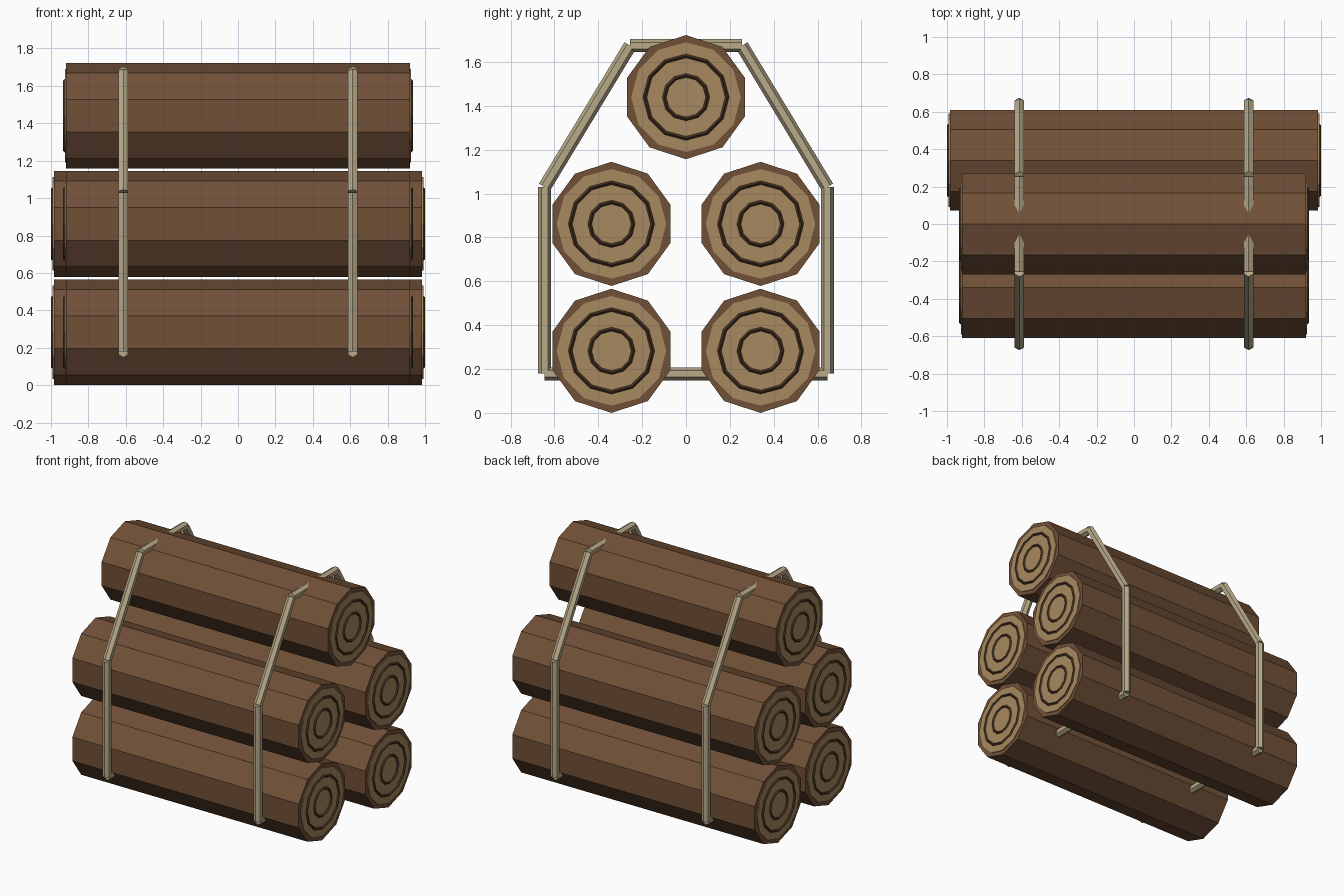
import bpy, math
from mathutils import Vector

if "Cube" in bpy.data.objects:
    bpy.data.objects.remove(bpy.data.objects["Cube"])


def material(name, rgb):
    m = bpy.data.materials.new(name)
    m.diffuse_color = (*rgb, 1)
    m.use_nodes = True
    m.node_tree.nodes["Principled BSDF"].inputs["Base Color"].default_value = m.diffuse_color
    return m


BARK = material("bark brown", (0.165, 0.081, 0.039))
WOOD = material("cut wood tan", (0.39, 0.246, 0.117))
RING = material("growth ring dark brown", (0.061, 0.032, 0.014))
ROPE = material("rope beige", (0.48, 0.40, 0.25))


def rod(name, a, b, radius, sides, mat):
    """Flat-faced prism from a to b with one corner pointing across x (or up)."""
    a, b = Vector(a), Vector(b)
    axis = (b - a).normalized()
    # Corner direction: up for rods along x, in the yz plane for the others
    u = Vector((0, 0, 1)) if abs(axis.x) > 0.9 else axis.cross(Vector((1, 0, 0)))
    v = axis.cross(u)
    verts = []
    for end in (a, b):
        for i in range(sides):
            t = 2 * math.pi * i / sides
            verts.append(end + radius * (math.cos(t) * u + math.sin(t) * v))
    faces = [(i, (i + 1) % sides, (i + 1) % sides + sides, i + sides) for i in range(sides)]
    faces += [tuple(reversed(range(sides))), tuple(range(sides, 2 * sides))]
    mesh = bpy.data.meshes.new(name)
    mesh.from_pydata(verts, [], faces)
    mesh.materials.append(mat)
    ob = bpy.data.objects.new(name, mesh)
    bpy.context.collection.objects.link(ob)
    return ob


def growth_ring(name, centre, radius):
    bpy.ops.mesh.primitive_torus_add(
        major_segments=12, minor_segments=4, major_radius=radius,
        minor_radius=0.009, location=centre, rotation=(0, math.pi / 2, 0))
    ob = bpy.context.object
    ob.name = name
    ob.data.materials.append(RING)


# Logs: (y, z, half length)
LOGS = [(-0.34, 0.283, 0.92), (0.34, 0.283, 0.985),
        (-0.34, 0.862, 0.92), (0.34, 0.862, 0.985), (0, 1.44, 0.92)]
for n, (y, z, half) in enumerate(LOGS, 1):
    rod(f"log_{n}", (-half, y, z), (half, y, z), 0.283, 10, BARK)
    for side, s in (("left", -1), ("right", 1)):
        face = s * (half + 0.006)
        # Sawn end face with two raised rings
        rod(f"log_{n}_end_{side}", (s * (half - 0.01), y, z), (face, y, z), 0.25, 12, WOOD)
        growth_ring(f"log_{n}_outer_ring_{side}", (face, y, z), 0.188)
        growth_ring(f"log_{n}_inner_ring_{side}", (face, y, z), 0.099)

# Rope loops: straight hexagonal lengths around the stack
LOOP = [("bottom", (-0.645, 0.178), (0.645, 0.178)),
        ("front_upright", (-0.645, 0.18), (-0.645, 1.03)),
        ("back_upright", (0.645, 0.18), (0.645, 1.03)),
        ("front_slope", (-0.645, 1.03), (-0.255, 1.675)),
        ("back_slope", (0.645, 1.03), (0.255, 1.675)),
        ("top", (-0.255, 1.675), (0.255, 1.675))]
for side, x in (("left", -0.613), ("right", 0.613)):
    for part, a, b in LOOP:
        rod(f"rope_{part}_{side}", (x, *a), (x, *b), 0.03, 6, ROPE)
